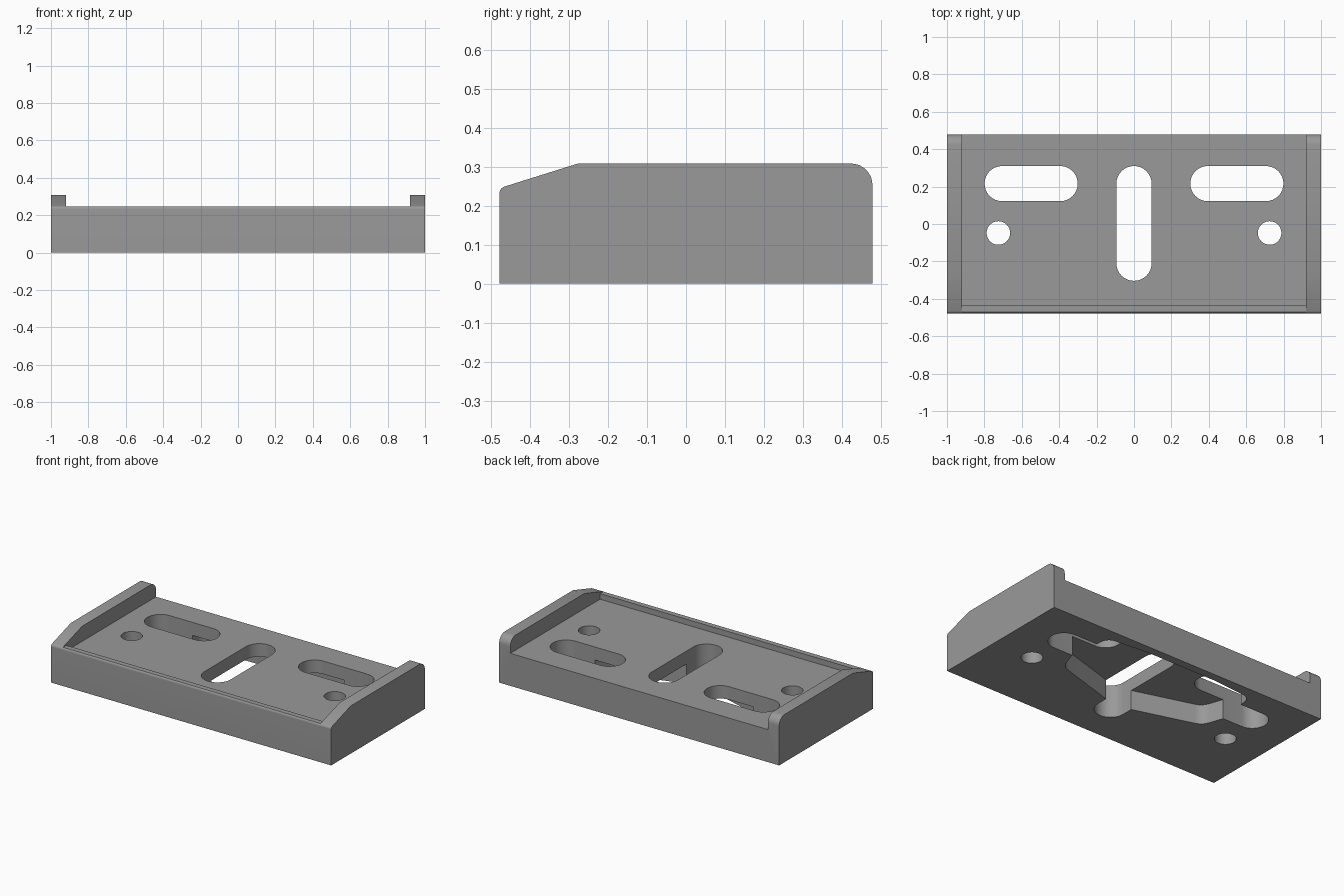
import bpy, bmesh, math
from mathutils import Vector

if "Cube" in bpy.data.objects:
    bpy.data.objects.remove(bpy.data.objects["Cube"])

grey = bpy.data.materials.new("grey metal")
grey.diffuse_color = (0.32, 0.32, 0.32, 1)
grey.use_nodes = True
grey.node_tree.nodes["Principled BSDF"].inputs["Base Color"].default_value = grey.diffuse_color


def rounded(points, segs=8):
    """Outline from (a, b, radius) corners, each rounded with a tangent arc."""
    out, n = [], len(points)
    for i, (a, b, r) in enumerate(points):
        p = Vector((a, b))
        if r == 0:
            out.append(p)
            continue
        u = (Vector(points[i - 1][:2]) - p).normalized()
        v = (Vector(points[(i + 1) % n][:2]) - p).normalized()
        half = u.angle(v) / 2
        centre = p + (u + v).normalized() * (r / math.sin(half))
        s = p + u * (r / math.tan(half)) - centre
        e = p + v * (r / math.tan(half)) - centre
        sweep = s.angle_signed(e)
        for k in range(segs + 1):
            t = -sweep * k / segs
            out.append(centre + Vector((s.x * math.cos(t) - s.y * math.sin(t),
                                        s.x * math.sin(t) + s.y * math.cos(t))))
    return out


def prism(name, outline, lo, hi, axis):
    """Extrude an outline along x (outline is y, z) or along z (outline is x, y)."""
    put = (lambda p, d: (d, p[0], p[1])) if axis == "x" else (lambda p, d: (p[0], p[1], d))
    bm = bmesh.new()
    base = bm.faces.new([bm.verts.new(put(p, lo)) for p in outline])
    ext = bmesh.ops.extrude_face_region(bm, geom=[base])
    verts = [g for g in ext["geom"] if isinstance(g, bmesh.types.BMVert)]
    bmesh.ops.translate(bm, verts=verts, vec=put((0, 0), hi - lo))
    bmesh.ops.recalc_face_normals(bm, faces=bm.faces)
    me = bpy.data.meshes.new(name)
    bm.to_mesh(me)
    bm.free()
    me.materials.append(grey)
    ob = bpy.data.objects.new(name, me)
    bpy.context.collection.objects.link(ob)
    return ob


def capsule(cx, cy, length_x, length_y, r, segs=16):
    """Slot outline; zero lengths give a plain round hole."""
    out = []
    turn = math.pi / 2 if length_y > length_x else 0
    half = max(length_x, length_y) / 2
    for end in (0, 1):
        for k in range(segs + (1 if half else 0)):
            t = turn - math.pi / 2 + end * math.pi + math.pi * k / segs
            shift = half * (1 - 2 * end)
            out.append((cx + shift * math.cos(turn) + r * math.cos(t),
                        cy + shift * math.sin(turn) + r * math.sin(t)))
    return out


# bracket block with sloped front and rounded back side walls
bracket = prism("bracket_plate", rounded([
    (-0.478, 0, 0), (0.478, 0, 0), (0.478, 0.308, 0.055),
    (-0.277, 0.308, 0), (-0.478, 0.245, 0.018)]), -1, 1, "x")

# channel between the side walls, leaving a low front lip
cutters = [prism("channel_cutter", [
    (-0.6, 0.246), (-0.437, 0.246), (-0.437, 0.21),
    (0.6, 0.21), (0.6, 0.5), (-0.6, 0.5)], -0.92, 0.92, "x")]

# underside pocket joining the slots
right = [(0, -0.165, 0), (0.52, -0.01, 0.09), (0.565, 0.12, 0.03),
         (0.53, 0.40, 0.06), (0.25, 0.425, 0.2)]
left = [(-x, y, r) for x, y, r in reversed(right[1:])]
cutters.append(prism("pocket_cutter", rounded(right + left), -0.1, 0.126, "z"))

# centre slot, side slots and screw holes
cutters.append(prism("centre_slot_cutter", capsule(0, 0.003, 0, 0.426, 0.094), -0.2, 0.4, "z"))
for s in (-1, 1):
    cutters.append(prism("side_slot_cutter", capsule(s * 0.55, 0.216, 0.31, 0, 0.094), -0.2, 0.4, "z"))
    cutters.append(prism("screw_hole_cutter", capsule(s * 0.725, -0.048, 0, 0, 0.063), -0.2, 0.4, "z"))

# cut the block
bpy.context.view_layer.objects.active = bracket
for c in cutters:
    mod = bracket.modifiers.new("cut", "BOOLEAN")
    mod.operation = "DIFFERENCE"
    mod.solver = "EXACT"
    mod.object = c
    bpy.ops.object.modifier_apply(modifier=mod.name)
    bpy.data.objects.remove(c)

bpy.ops.object.select_all(action="DESELECT")
bracket.select_set(True)
bpy.ops.object.shade_smooth_by_angle(angle=math.radians(30))
